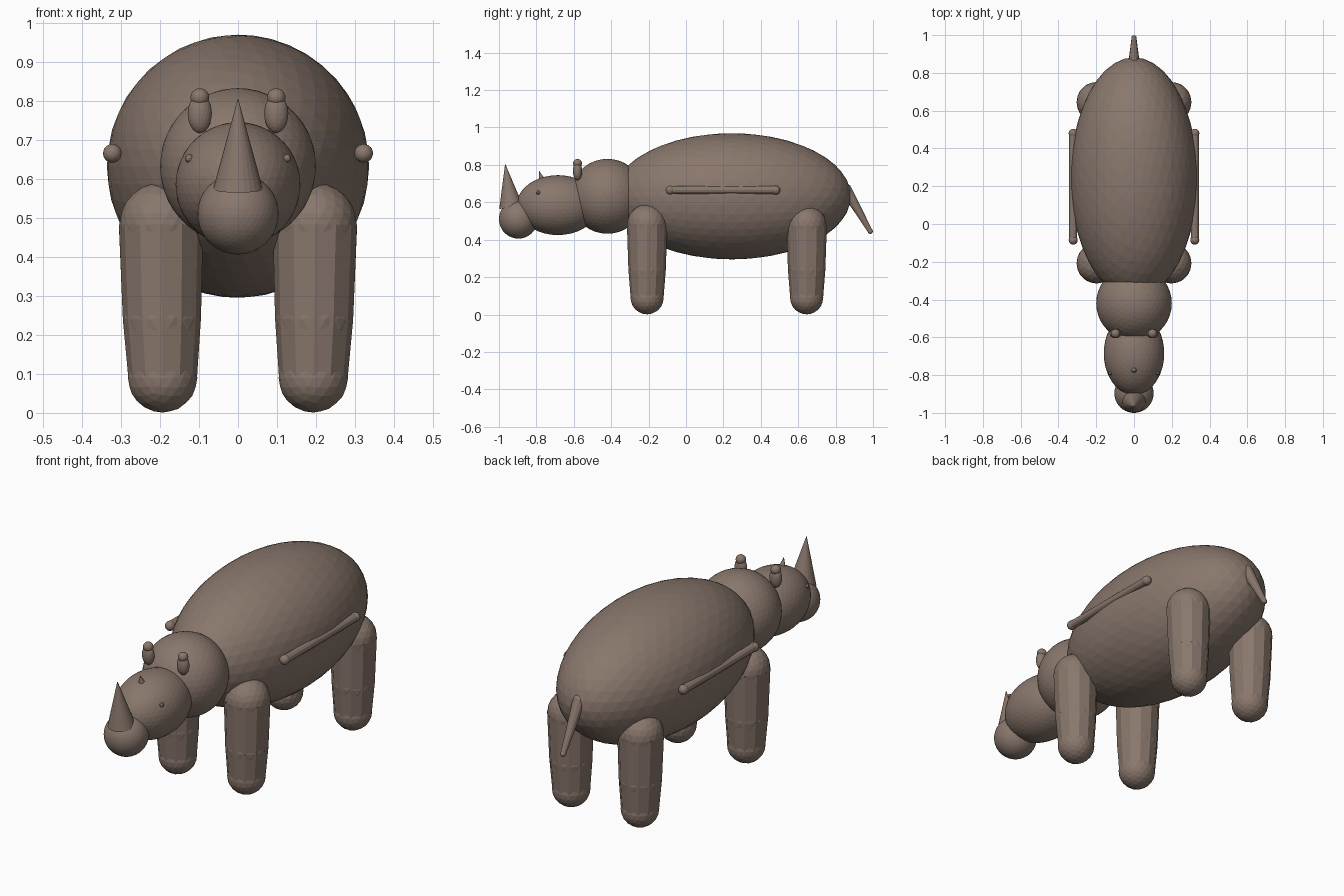
import bpy
from mathutils import Vector

default = bpy.data.objects.get("Cube")
if default:
    bpy.data.objects.remove(default, do_unlink=True)

hide = bpy.data.materials.new("brown_hide")
hide.use_nodes = True
colour = (0.25, 0.185, 0.15, 1)
hide.diffuse_color = colour
hide.node_tree.nodes["Principled BSDF"].inputs["Base Color"].default_value = colour


def finish(name):
    obj = bpy.context.object
    obj.name = name
    obj.data.name = name
    obj.data.materials.append(hide)
    return obj


def ball(name, centre, radii, detail=3):
    """Faceted ellipsoid; radii is a number or an (x, y, z) tuple."""
    bpy.ops.mesh.primitive_ico_sphere_add(subdivisions=detail, radius=1, location=centre)
    obj = finish(name)
    obj.scale = radii if isinstance(radii, tuple) else (radii,) * 3
    return obj


def taper(name, start, end, r_start, r_end, sides=12):
    """Tapered tube, or cone, running from start to end."""
    a, b = Vector(start), Vector(end)
    bpy.ops.mesh.primitive_cone_add(vertices=sides, radius1=r_start, radius2=r_end,
                                    depth=(b - a).length, location=(a + b) / 2)
    obj = finish(name)
    obj.rotation_euler = (b - a).to_track_quat('Z', 'Y').to_euler()
    return obj


# Body, neck, head and muzzle
ball("body", (0, 0.245, 0.632), (0.336, 0.637, 0.337), 4)
ball("neck", (0, -0.42, 0.632), 0.2, 4)
ball("head", (0, -0.685, 0.585), (0.16, 0.22, 0.16), 4)
ball("muzzle", (0, -0.896, 0.51), 0.104, 4)

# Horns
taper("front_horn", (0, -0.935, 0.573), (0, -0.967, 0.807), 0.064, 0, 24)
taper("rear_horn", (0, -0.768, 0.71), (0, -0.785, 0.768), 0.021, 0, 16)

# Tail
taper("tail", (0, 0.855, 0.67), (0, 0.985, 0.445), 0.03, 0.013)
ball("tail_root", (0, 0.855, 0.67), 0.03)
ball("tail_tip", (0, 0.985, 0.445), 0.014)

for side, s in (("left", 1), ("right", -1)):
    # Eyes and ears
    ball(f"{side}_eye", (s * 0.125, -0.79, 0.652), 0.011, 2)
    ball(f"{side}_ear", (s * 0.098, -0.58, 0.767), (0.031, 0.025, 0.05))
    ball(f"{side}_ear_tip", (s * 0.098, -0.58, 0.808), 0.024)

    # Flank ridge with rounded ends
    x = s * 0.322
    taper(f"{side}_flank_ridge", (x, -0.085, 0.665), (x, 0.48, 0.665), 0.021, 0.021)
    for end, y in (("front", -0.085), ("rear", 0.48)):
        ball(f"{side}_flank_ridge_{end}_end", (x, y, 0.665), 0.024)

    # Legs: hip ball, two tapered segments, knee and foot balls
    for place, y, top in (("front", -0.208, 0.483), ("rear", 0.645, 0.475)):
        leg = f"{side}_{place}"
        hip, knee, foot = ((s * 0.197, y, top), (s * 0.195, y, 0.24), (s * 0.193, y, 0.09))
        ball(f"{leg}_hip", hip, 0.107)
        taper(f"{leg}_upper_leg", hip, knee, 0.108, 0.1)
        ball(f"{leg}_knee", knee, 0.099)
        taper(f"{leg}_lower_leg", knee, foot, 0.1, 0.088)
        ball(f"{leg}_foot", foot, 0.089)
